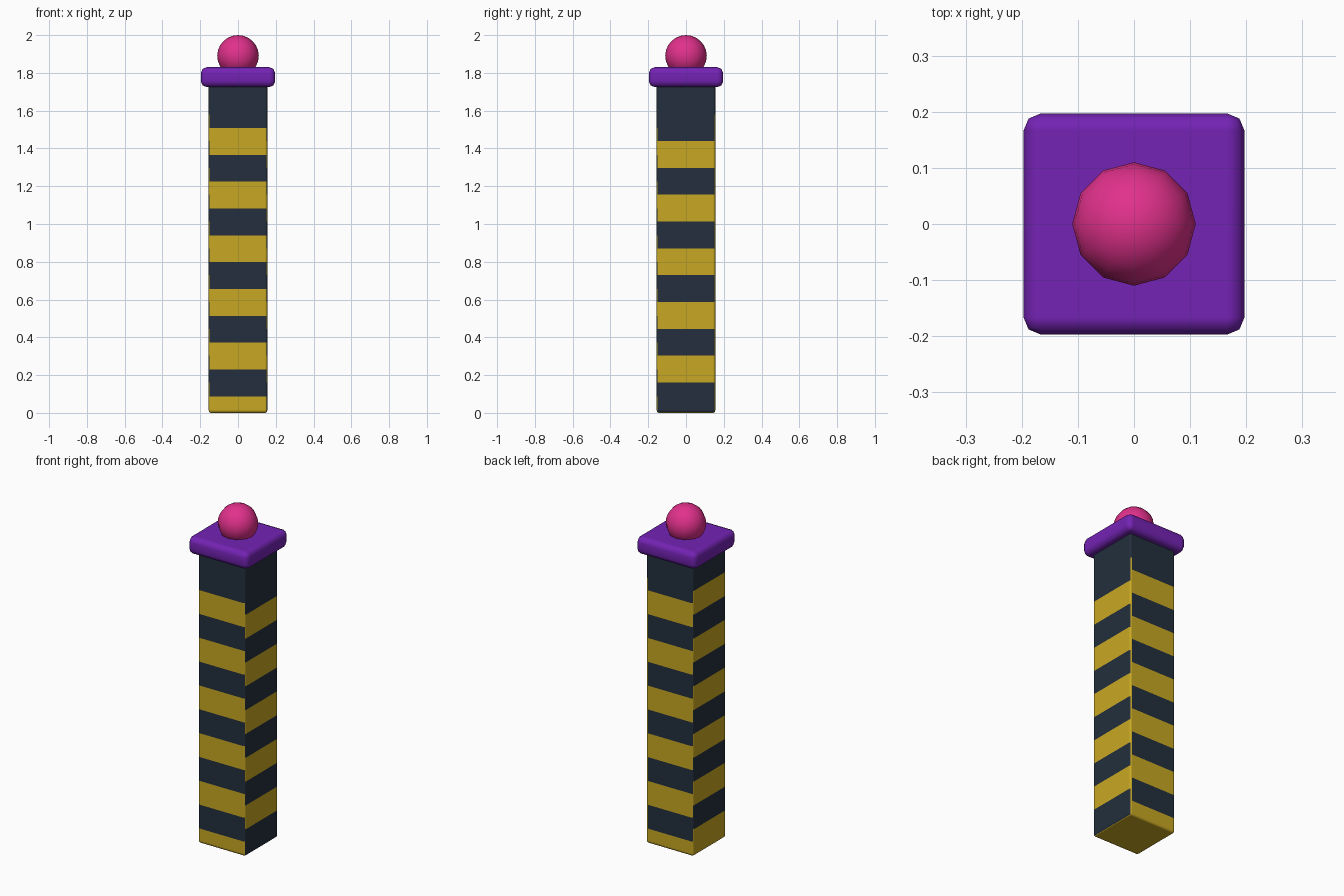
import bpy, bmesh, math
from mathutils import Matrix, Vector

if "Cube" in bpy.data.objects:
    bpy.data.objects.remove(bpy.data.objects["Cube"])


def material(name, rgb):
    m = bpy.data.materials.new(name)
    lin = [(c / 255 / 12.92) if c < 11 else ((c / 255 + 0.055) / 1.055) ** 2.4 for c in rgb]
    m.diffuse_color = (*lin, 1)
    m.use_nodes = True
    m.node_tree.nodes["Principled BSDF"].inputs["Base Color"].default_value = m.diffuse_color
    return m


slate = material("dark_slate", (35, 47, 61))
yellow = material("warning_yellow", (200, 168, 35))
purple = material("purple", (116, 35, 180))
pink = material("pink", (225, 49, 140))


def finish(name, bm, mats):
    for f in bm.faces:
        f.smooth = True
    me = bpy.data.meshes.new(name)
    bm.to_mesh(me)
    bm.free()
    for m in mats:
        me.materials.append(m)
    ob = bpy.data.objects.new(name, me)
    bpy.context.collection.objects.link(ob)
    return ob


def rounded_box(half, z0, z1, bevel):
    bm = bmesh.new()
    bmesh.ops.create_cube(bm, size=1, matrix=Matrix.Translation((0, 0, (z0 + z1) / 2))
                          @ Matrix.Diagonal((2 * half, 2 * half, z1 - z0, 1)))
    bmesh.ops.bevel(bm, geom=bm.edges[:], offset=bevel, segments=2, profile=0.5,
                    affect='EDGES')
    return bm


# striped post: cut at every stripe edge, then colour by side and height
STEP, FRONT, SIDE, TOP = 0.142, 0.088, 0.019, 1.581
bm = rounded_box(0.155, 0, 1.74, 0.012)
for start in (FRONT, SIDE):
    for k in range(12):
        bmesh.ops.bisect_plane(bm, geom=bm.verts[:] + bm.edges[:] + bm.faces[:],
                               plane_co=(0, 0, start + k * STEP), plane_no=(0, 0, 1))
bm.normal_update()
for f in bm.faces:
    n, z = f.normal, f.calc_center_median().z
    if n.z < -0.7:
        on = True                                   # underside
    elif z > TOP:
        on = False                                  # plain top section
    elif n.x > 0.3 and n.y > n.x:
        on = True                                   # thin painted corner
    elif abs(n.y) >= abs(n.x):
        on = math.floor((z - FRONT) / STEP) % 2 == 1
    else:
        k = max(0, math.floor((z - SIDE) / STEP))
        on = k % 2 == (1 if n.x > 0 else 0)
    f.material_index = int(on)
post = finish("striped_post", bm, [slate, yellow])

# rounded square cap
cap = finish("cap", rounded_box(0.197, 1.725, 1.83, 0.031), [purple])

for ob in (post, cap):
    ob.modifiers.new("even_shading", 'WEIGHTED_NORMAL').weight = 100

# ball on top
bm = bmesh.new()
bmesh.ops.create_uvsphere(bm, u_segments=12, v_segments=12, radius=0.11,
                          matrix=Matrix.Translation((0, 0, 1.89)))
finish("ball", bm, [pink])
